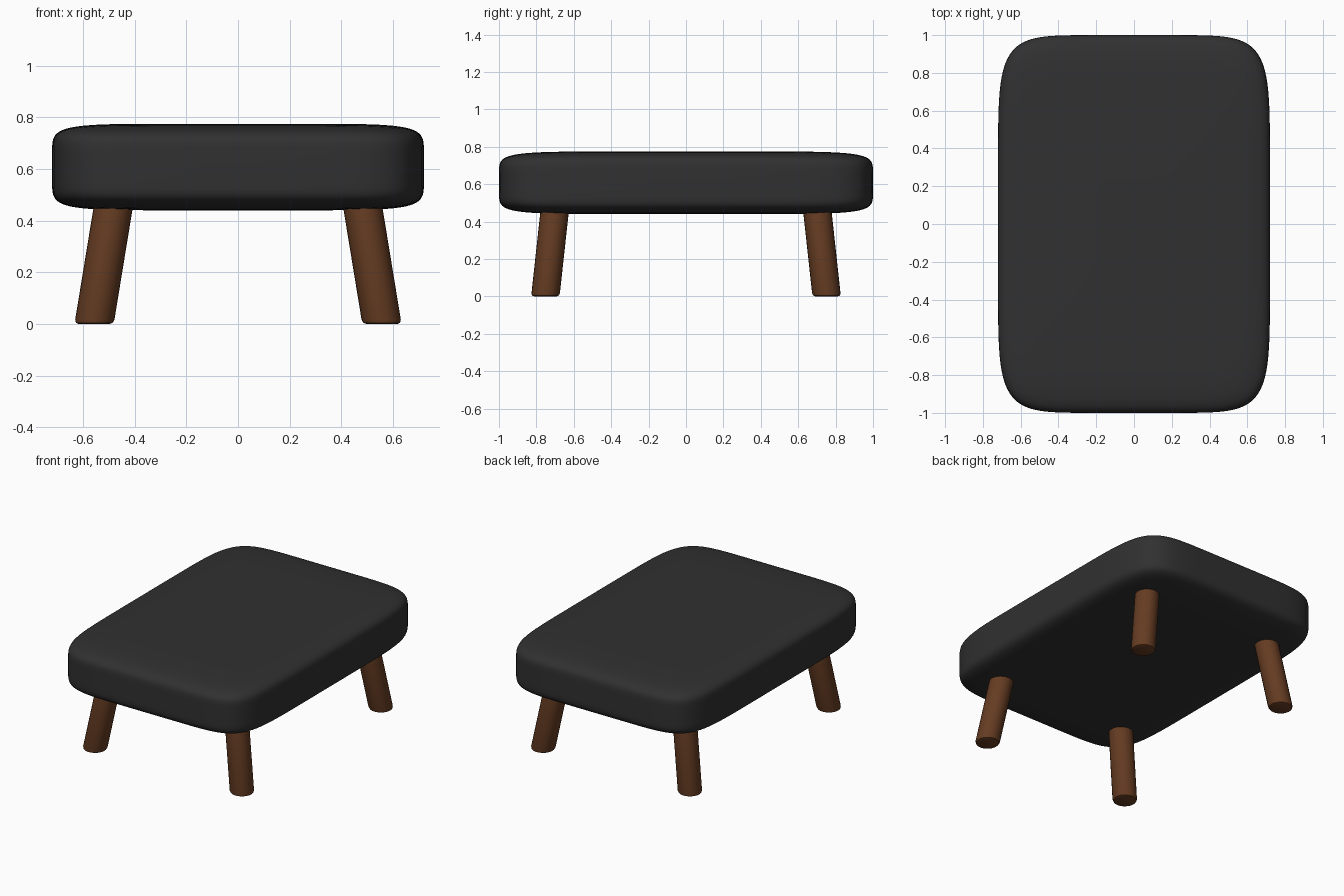
import bpy, bmesh
from mathutils import Vector

if "Cube" in bpy.data.objects:
    bpy.data.objects.remove(bpy.data.objects["Cube"])


def material(name, color):
    m = bpy.data.materials.new(name)
    m.diffuse_color = color
    m.use_nodes = True
    m.node_tree.nodes["Principled BSDF"].inputs["Base Color"].default_value = m.diffuse_color
    return m


def add_object(name, bm, mat, angle):
    bmesh.ops.recalc_face_normals(bm, faces=bm.faces)
    mesh = bpy.data.meshes.new(name)
    bm.to_mesh(mesh)
    bm.free()
    mesh.materials.append(mat)
    ob = bpy.data.objects.new(name, mesh)
    bpy.context.collection.objects.link(ob)
    bpy.ops.object.select_all(action='DESELECT')
    ob.select_set(True)
    bpy.context.view_layer.objects.active = ob
    bpy.ops.object.shade_smooth_by_angle(angle=angle)
    return ob


leather = material("black_leather", (0.03, 0.03, 0.03, 1))
wood = material("brown_wood", (0.13, 0.045, 0.016, 1))

# Cushion: gridded cube puffed into a rounded, slightly bulging block
HALF = Vector((0.72, 1.0, 0.1675))
CENTRE_Z, POWER = 0.6075, 7
bm = bmesh.new()
bmesh.ops.create_cube(bm, size=2)
bmesh.ops.subdivide_edges(bm, edges=bm.edges[:], cuts=39, use_grid_fill=True)
for v in bm.verts:
    norm = sum(abs(c) ** POWER for c in v.co) ** (1 / POWER)
    v.co = Vector(c * h / norm for c, h in zip(v.co, HALF))
    v.co.z += CENTRE_Z
add_object("cushion", bm, leather, 1.5)


# Splayed round leg with a horizontal, bevelled foot
def leg(name, sx, sy):
    bm = bmesh.new()
    height = 0.52
    bottom_z = 0.004
    bmesh.ops.create_cone(bm, cap_ends=True, segments=24, radius1=0.076,
                          radius2=0.076, depth=height)
    for v in bm.verts:
        v.co.z += height / 2
    foot = [e for e in bm.edges if all(v.co.z < 0.01 for v in e.verts)]
    bmesh.ops.bevel(bm, geom=foot, offset=0.016, segments=2, profile=0.5,
                    affect='EDGES')
    for v in bm.verts:
        v.co.x += sx * (0.557 - 0.165 * v.co.z)
        v.co.y += sy * (0.752 - 0.11 * v.co.z)
        v.co.z += bottom_z if v.co.z > 0.1 else 0
    add_object(name, bm, wood, 0.6)


for y_name, sy in (("front", -1), ("back", 1)):
    for x_name, sx in (("left", -1), ("right", 1)):
        leg(f"{y_name}_{x_name}_leg", sx, sy)
